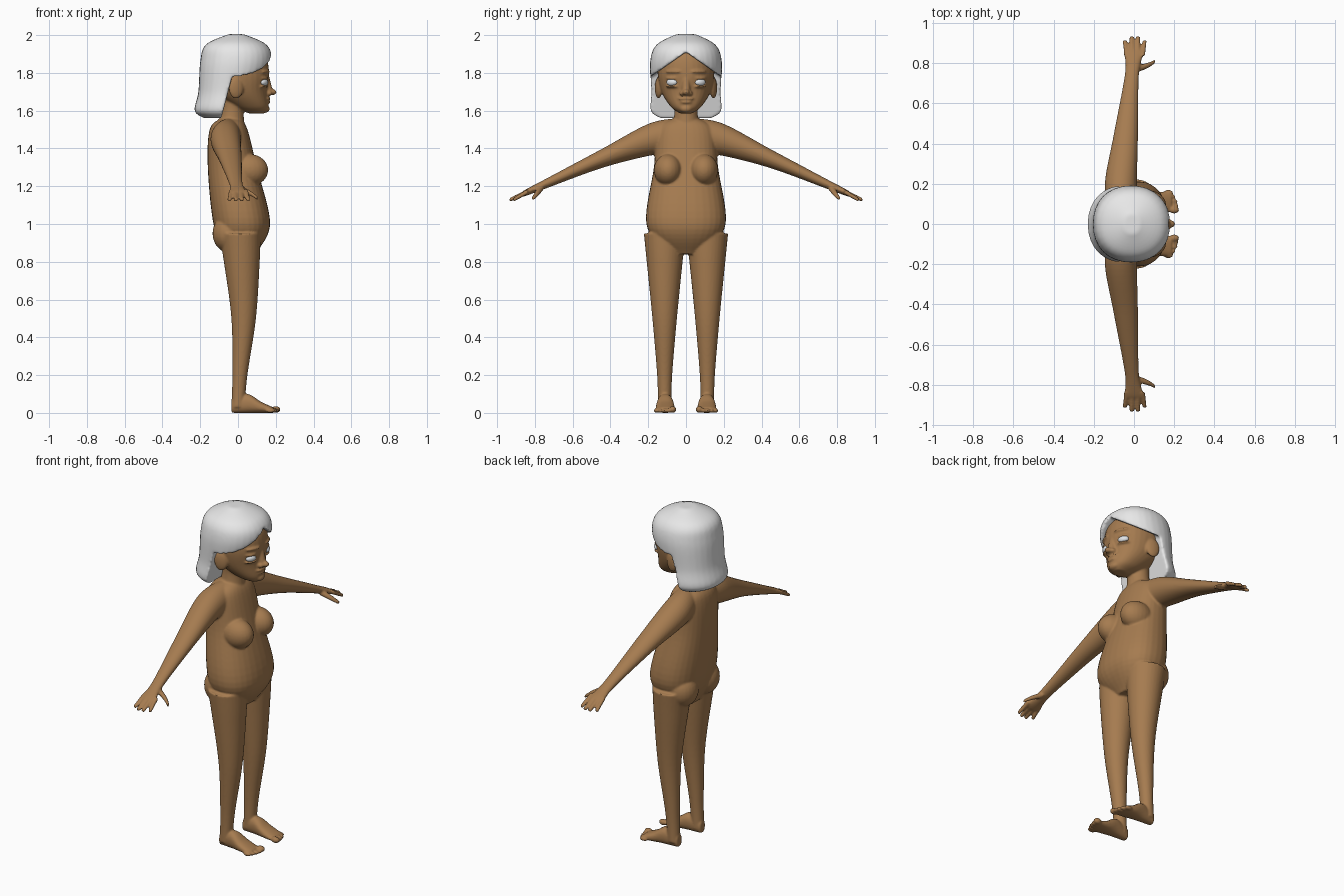
import bpy, bmesh, math
from mathutils import Vector, Matrix

cube = bpy.data.objects.get("Cube")
if cube:
    bpy.data.objects.remove(cube)


def material(name, rgb):
    mat = bpy.data.materials.new(name)
    mat.use_nodes = True
    mat.diffuse_color = (*rgb, 1)
    mat.node_tree.nodes["Principled BSDF"].inputs["Base Color"].default_value = (*rgb, 1)
    return mat


skin = material("warm brown skin", (.38, .2, .08))
silver = material("silver hair", (.8, .8, .8))
eye_white = material("eye white", (.8, .83, .86))


def spline(rows, steps=8):
    """Catmull-Rom interpolation of the section rows."""
    rows = [Vector(row) for row in rows]
    points = [rows[0]] + rows + [rows[-1]]
    smooth = []
    for a, b, c, d in zip(points, points[1:], points[2:], points[3:]):
        for i in range(steps):
            t = i / steps
            bend = (a * 2 - b * 5 + c * 4 - d) * t * t + (b * 3 - a - c * 3 + d) * t ** 3
            smooth.append(b + ((c - a) * t + bend) / 2)
    return smooth + [rows[-1]]


def loft(bm, axis, rows, power=2, sides=32):
    """Closed tube of superellipses square to an axis; each row is a centre and its radii."""
    across, along = {"x": (1, 2), "y": (0, 2), "z": (0, 1)}[axis]
    rings = []
    for row in spline(rows):
        ring = []
        for k in range(sides):
            angle = math.tau * k / sides
            c, s = math.cos(angle), math.sin(angle)
            point = Vector(row[:3])
            point[across] += row[3] * math.copysign(abs(c) ** (2 / power), c)
            point[along] += row[-1] * math.copysign(abs(s) ** (2 / power), s)
            ring.append(bm.verts.new(point))
        rings.append(ring)
    for lower, upper in zip(rings, rings[1:]):
        for k in range(sides):
            bm.faces.new((lower[k - 1], lower[k], upper[k], upper[k - 1]))
    bm.faces.new(rings[0])
    bm.faces.new(rings[-1])


def upright(bm, rows, power=2):
    """Vertical loft on the centre line; each row is height, depth position and radii."""
    loft(bm, "z", [(x, 0, z, *radii) for z, x, *radii in rows], power)


def ball(bm, centre, radii, turn=0):
    matrix = (Matrix.Translation(centre) @ Matrix.Rotation(turn, 4, "Z")
              @ Matrix.Diagonal((*radii, 1)))
    bmesh.ops.create_uvsphere(bm, u_segments=24, v_segments=16, radius=1, matrix=matrix)


def finish(name, bm):
    bmesh.ops.recalc_face_normals(bm, faces=bm.faces)
    mesh = bpy.data.meshes.new(name)
    bm.to_mesh(mesh)
    bm.free()
    obj = bpy.data.objects.new(name, mesh)
    bpy.context.scene.collection.objects.link(obj)
    return obj


def mirror(obj):
    mod = obj.modifiers.new("mirror", "MIRROR")
    mod.use_axis = (False, True, False)
    mod.use_mirror_merge = False


def fuse(obj, voxel, smoothing):
    mod = obj.modifiers.new("fuse", "REMESH")
    mod.mode = "VOXEL"
    mod.voxel_size = voxel
    mod = obj.modifiers.new("soften", "SMOOTH")
    mod.iterations = smoothing


def bake(obj, mat):
    """Apply the modifiers, then colour and smooth the result."""
    bpy.context.view_layer.update()
    depsgraph = bpy.context.evaluated_depsgraph_get()
    mesh = bpy.data.meshes.new_from_object(obj.evaluated_get(depsgraph))
    obj.modifiers.clear()
    obj.data = mesh
    mesh.materials.clear()
    mesh.materials.append(mat)
    mesh.shade_smooth()


# Torso, neck and head
bm = bmesh.new()
upright(bm, [(1.56, -.04, .05, .06), (1.5, -.05, .1, .15), (1.3, -.03, .13, .17),
             (1, .02, .15, .21), (.84, .01, .08, .1)], 2.3)
upright(bm, [(1.48, -.04, .08), (1.6, -.03, .06), (1.7, -.02, .07)])
upright(bm, [(1.585, .1, .04, .03), (1.62, .07, .09, .08), (1.7, .015, .14, .13),
             (1.8, 0, .165, .15), (1.9, -.015, .155, .135), (1.97, -.015, .06, .06)], 2.2)

# Chest and seat
ball(bm, (.06, .095, 1.285), (.1, .075, .085))
ball(bm, (-.05, .1, .95), (.085, .09, .1))

# Leg: round sections
leg = [(.95, .01, .11), (.8, .02, .095), (.5, .03, .065), (.2, .01, .04), (.03, 0, .035)]
loft(bm, "z", [(x, .113, z, radius) for z, x, radius in leg])

# Foot: sections resting on the ground
foot = [(-.035, .035, .025), (.05, .05, .04), (.12, .03, .05), (.185, .015, .05)]
loft(bm, "x", [(x, .11, height, width, height) for x, height, width in foot], 2.3)

# Toes: a large one, then smaller ones stepping back
for i in range(5):
    radius = .012 if i else .018
    ball(bm, (.2 - .0018 * i * i, .07 + .022 * i, radius), (.025, radius, radius))

# Arm and palm
loft(bm, "y", [(-.05, .05, 1.47, .07, .09), (-.065, .2, 1.445, .08, .085), (-.04, .45, 1.345, .06, .05),
               (-.01, .75, 1.21, .035, .025), (0, .85, 1.165, .05, .017), (0, .87, 1.155, .045, .01)])

# Fingers fanning from the palm, the middle two longer
for i in range(4):
    root = .026 * i - .036
    reach = .935 if i in (1, 2) else .915
    loft(bm, "y", [(root, .84, 1.17, .014), (root * 1.27, reach, 1.127, .011)], sides=12)

# Thumb
loft(bm, "x", [(.01, .77, 1.19, .018), (.07, .79, 1.16, .014), (.105, .81, 1.135, .01)], sides=12)

# Nose
upright(bm, [(1.79, .145, .018), (1.69, .165, .024)])
ball(bm, (.183, 0, 1.698), (.021, .019, .016))
ball(bm, (.163, .021, 1.692), (.018, .014, .013))

# Lips and chin
ball(bm, (.152, 0, 1.664), (.021, .044, .009))
ball(bm, (.15, 0, 1.645), (.021, .036, .01))
ball(bm, (.14, 0, 1.61), (.028, .035, .022))

# Brow, eyelids and ear
ball(bm, (.145, .067, 1.807), (.017, .045, .009), .45)
for lid_height in (1.772, 1.728):
    ball(bm, (.137, .075, lid_height), (.017, .036, .007), .5)
ball(bm, (-.01, .146, 1.72), (.04, .017, .056), -.25)

body = finish("body", bm)
mirror(body)
fuse(body, .006, 4)
bake(body, skin)

# Eyes
bm = bmesh.new()
ball(bm, (.138, .075, 1.75), (.018, .031, .019), .5)
eyes = finish("eyes", bm)
mirror(eyes)
bake(eyes, eye_white)

# Bobbed hair
bm = bmesh.new()
upright(bm, [(1.56, -.06, .12, .14), (1.6, -.05, .18, .19), (1.7, -.04, .17, .185),
             (1.86, -.01, .19, .19), (1.95, -.01, .16, .155), (2.005, -.01, .04, .05)], 2.15)
hair = finish("hair", bm)

# Face opening: a gabled block whose back leans forward with height
bm = bmesh.new()
gable = [(-.3, 1.4), (.3, 1.4), (.3, 1.7), (0, 1.91), (-.3, 1.7)]
back = [bm.verts.new((.26 * (z - 1.9), y, z)) for y, z in gable]
front = [bm.verts.new((.4, y, z)) for y, z in gable]
bm.faces.new(back)
bm.faces.new(front)
for k in range(len(gable)):
    bm.faces.new((back[k], back[k - 1], front[k - 1], front[k]))
cutter = finish("face_opening_cutter", bm)
cutter.hide_render = True

opening = hair.modifiers.new("face opening", "BOOLEAN")
opening.operation = "DIFFERENCE"
opening.object = cutter
fuse(hair, .008, 6)
bake(hair, silver)
bpy.data.objects.remove(cutter)
